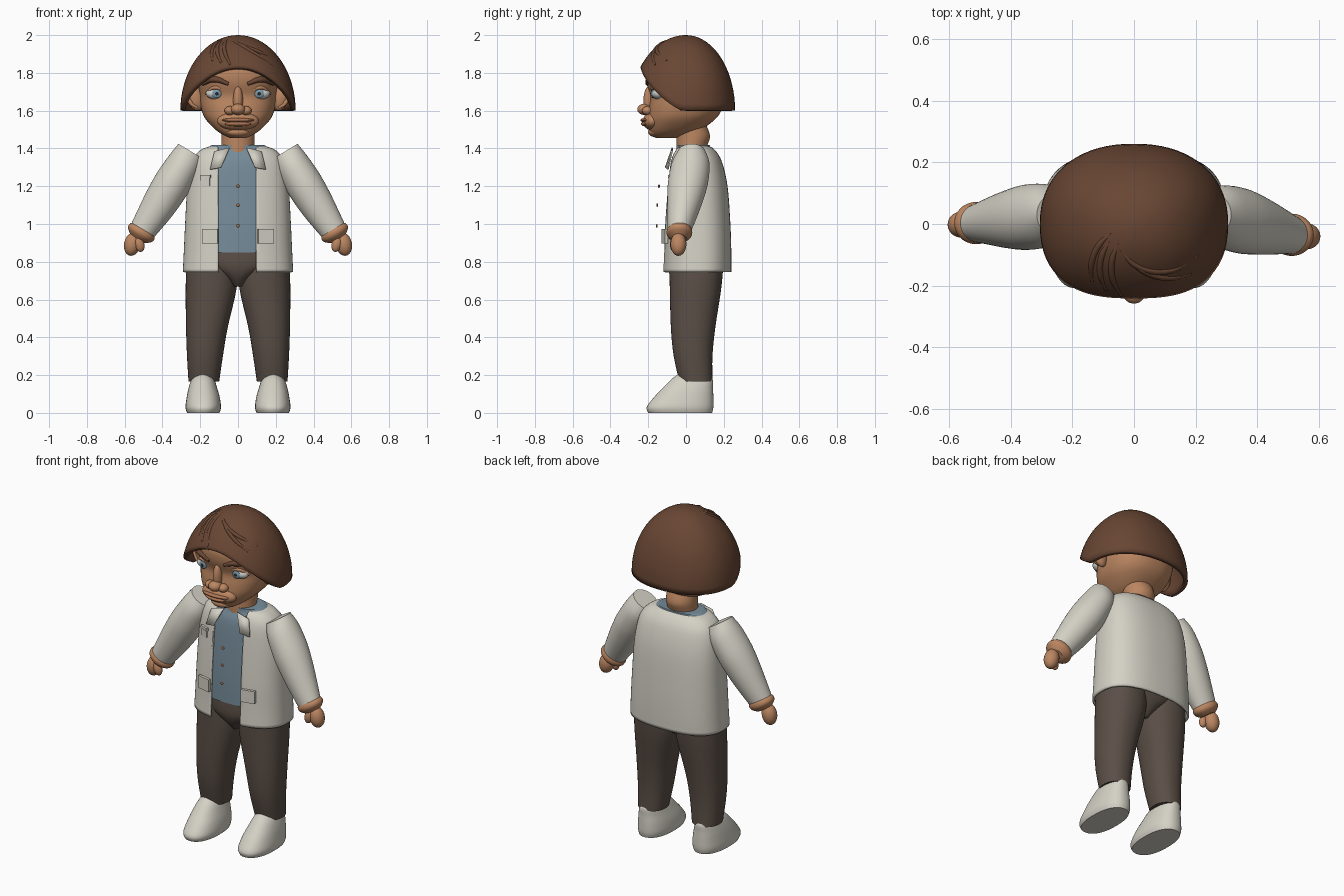
import bpy, bmesh, math
from mathutils import Vector, Matrix

default_cube = bpy.data.objects.get("Cube")
if default_cube:
    bpy.data.objects.remove(default_cube, do_unlink=True)


def material(name, *rgb):
    mat = bpy.data.materials.new(name)
    mat.use_nodes = True
    mat.diffuse_color = (*rgb, 1)
    mat.node_tree.nodes["Principled BSDF"].inputs["Base Color"].default_value = (*rgb, 1)
    return mat


SKIN = material("warm skin", .5, .24, .12)
HAIR = material("brown hair", .14, .062, .034)
CLOTH = material("off white cloth", .66, .64, .56)
SHIRT = material("blue shirt", .18, .26, .32)
TROUSERS = material("dark brown trousers", .105, .078, .063)
BUTTON = material("copper button", .4, .15, .05)
LIP = material("lip", .4, .17, .085)
EYE = material("eye white", .6, .62, .6)
IRIS = material("pale blue iris", .2, .32, .4)
PUPIL = material("pupil", .02, .02, .025)


def finish(bm, name, mat, thickness=0):
    bmesh.ops.recalc_face_normals(bm, faces=bm.faces)
    mesh = bpy.data.meshes.new(name)
    bm.to_mesh(mesh)
    bm.free()
    mesh.materials.append(mat)
    obj = bpy.data.objects.new(name, mesh)
    bpy.context.collection.objects.link(obj)
    bpy.ops.object.select_all(action="DESELECT")
    obj.select_set(True)
    bpy.context.view_layer.objects.active = obj
    bpy.ops.object.shade_smooth_by_angle(angle=math.radians(40))
    if thickness:
        shell = obj.modifiers.new("thickness", "SOLIDIFY")
        shell.thickness = thickness
    return obj


def power(value, exponent):
    return math.copysign(abs(value) ** exponent, value)


def smooth_rings(rings, steps=4):
    """Catmull-Rom interpolation between cross-sections."""
    result = []
    last = len(rings) - 1
    for i in range(last):
        a, b, c, d = (rings[min(max(j, 0), last)] for j in range(i - 1, i + 3))
        for k in range(steps):
            t = k / steps
            result.append([q + t * (r - p) / 2 + t * t * (p - 2.5 * q + 2 * r - s / 2)
                           + t ** 3 * (s - p + 3 * (q - r)) / 2
                           for p, q, r, s in zip(a, b, c, d)])
    return result + [rings[-1]]


def loft_bmesh(rings, u=(1, 0, 0), v=(0, 1, 0), square=2.0, caps=True, sides=48):
    """Rings are centre x, y, z and the two radii along u and v."""
    bm = bmesh.new()
    u, v = Vector(u), Vector(v)
    loops = []
    for x, y, z, ru, rv in smooth_rings(rings):
        angles = [math.tau * i / sides for i in range(sides)]
        loops.append([bm.verts.new(Vector((x, y, z)) + u * ru * power(math.cos(a), 2 / square)
                                   + v * rv * power(math.sin(a), 2 / square)) for a in angles])
    for low, high in zip(loops, loops[1:]):
        for i in range(sides):
            j = (i + 1) % sides
            bm.faces.new((low[i], low[j], high[j], high[i]))
    if caps:
        bm.faces.new(loops[0])
        bm.faces.new(loops[-1])
    return bm


def column(rows, side=1):
    """Rows are z, inner x, outer x, front y, back y."""
    return [(side * (a + b) / 2, (f + r) / 2, z, (b - a) / 2, (r - f) / 2) for z, a, b, f, r in rows]


def body(rows):
    return column([(z, -w, w, f, r) for z, w, f, r in rows])


def ellipsoid(name, mat, centre, radii, tilt=0):
    bm = bmesh.new()
    bmesh.ops.create_uvsphere(bm, u_segments=32, v_segments=20, radius=1)
    bm.transform(Matrix.Translation(centre) @ Matrix.Rotation(tilt, 4, "Y")
                 @ Matrix.Diagonal((*radii, 1)))
    return finish(bm, name, mat)


def plate(name, mat, centre, size, turn=0):
    bm = bmesh.new()
    bmesh.ops.create_cube(bm, size=1)
    bm.transform(Matrix.Translation(centre) @ Matrix.Rotation(turn, 4, "Z")
                 @ Matrix.Diagonal((*size, 1)))
    return finish(bm, name, mat)


def tube(name, mat, points, radius):
    """Tapered strand through a few points."""
    curve = bpy.data.curves.new(name, "CURVE")
    curve.dimensions = "3D"
    curve.bevel_depth = radius
    curve.use_fill_caps = True
    spline = curve.splines.new("BEZIER")
    spline.bezier_points.add(len(points) - 1)
    for i, (knot, point) in enumerate(zip(spline.bezier_points, points)):
        knot.co = point
        knot.handle_left_type = knot.handle_right_type = "AUTO"
        knot.radius = 1 if 0 < i < len(points) - 1 else .6
    curve.materials.append(mat)
    bpy.context.collection.objects.link(bpy.data.objects.new(name, curve))


# Head and neck
finish(loft_bmesh(body([(1.455, .04, -.16, -.05), (1.47, .075, -.18, 0), (1.5, .12, -.195, .08),
                        (1.56, .175, -.2, .16), (1.62, .197, -.195, .195), (1.68, .203, -.188, .205),
                        (1.75, .21, -.21, .21), (1.82, .2, -.21, .2), (1.88, .16, -.165, .16),
                        (1.93, .08, -.08, .08)]), square=2.35), "head", SKIN)
finish(loft_bmesh(body([(1.37, .09, -.05, .1), (1.42, .088, -.05, .115),
                        (1.47, .088, -.05, .127), (1.54, .085, -.05, .1)])), "neck", SKIN)

# Face
ellipsoid("muzzle", SKIN, (0, -.178, 1.545), (.11, .05, .05))
ellipsoid("chin", SKIN, (0, -.165, 1.487), (.06, .035, .026))
ellipsoid("nose_bridge", SKIN, (0, -.195, 1.655), (.026, .03, .075))
ellipsoid("nose_tip", SKIN, (0, -.218, 1.607), (.038, .04, .03))
ellipsoid("upper_lip", LIP, (0, -.213, 1.55), (.085, .028, .012))
ellipsoid("lower_lip", LIP, (0, -.21, 1.53), (.07, .028, .014))
for side, label in ((1, "left"), (-1, "right")):
    ellipsoid(label + "_nostril", SKIN, (side * .042, -.203, 1.6), (.03, .03, .024))
    ellipsoid(label + "_eye", EYE, (side * .115, -.145, 1.69), (.054, .036, .031))
    ellipsoid(label + "_iris", IRIS, (side * .112, -.176, 1.69), (.024, .009, .024))
    ellipsoid(label + "_pupil", PUPIL, (side * .112, -.183, 1.69), (.01, .004, .01))
    tube(label + "_eyelid", SKIN, [(side * .058, -.175, 1.69), (side * .115, -.175, 1.722),
                                   (side * .172, -.135, 1.69)], .011)
    tube(label + "_eyebrow", HAIR, [(side * .05, -.205, 1.742), (side * .12, -.192, 1.765),
                                    (side * .188, -.13, 1.742)], .016)
    ellipsoid(label + "_ear", SKIN, (side * .228, -.02, 1.672), (.042, .03, .074), side * .25)
    tube(label + "_ear_rim", SKIN, [(side * .215, -.04, 1.73), (side * .262, -.035, 1.71),
                                    (side * .25, -.04, 1.64), (side * .215, -.04, 1.615)], .011)


# Hair: a dome whose rim rises towards the forehead
def hair_point(angle, phi):
    depth = .295 if math.sin(angle) < 0 else .26
    reach = math.sin(phi)
    return Vector((.305 * reach * power(math.cos(angle), .9),
                   depth * reach * power(math.sin(angle), .9), 1.6 + .4 * math.cos(phi)))


bm = bmesh.new()
segments, levels = 72, 18
crown = bm.verts.new(hair_point(0, 0))
strips = []
for i in range(segments):
    angle = math.tau * i / segments
    lift = max(0, (-math.sin(angle) - .05) / .95) ** 1.2
    rim = math.acos(.575 * lift)
    strips.append([bm.verts.new(hair_point(angle, rim * k / levels)) for k in range(1, levels + 1)])
for i in range(segments):
    here, there = strips[i], strips[(i + 1) % segments]
    bm.faces.new((crown, here[0], there[0]))
    for k in range(levels - 1):
        bm.faces.new((here[k], here[k + 1], there[k + 1], there[k]))
finish(bm, "hair", HAIR, .025)

# Combed locks, given as heading and distance from the crown in degrees
for start, end, near, far in ((200, 236, 15, 48), (215, 250, 18, 50), (232, 262, 15, 52),
                              (245, 335, 18, 48), (262, 318, 22, 52)):
    path = [hair_point(math.radians(start + (end - start) * t),
                       math.radians(near + (far - near) * t)) * .997 for t in (0, .3, .65, 1)]
    tube("hair_lock", HAIR, path, .011)

# Open jacket over a shirt
TORSO = [(.745, .292, -.125, .24), (.85, .287, -.12, .24), (1, .28, -.115, .235),
         (1.2, .268, -.1, .22), (1.33, .245, -.085, .19), (1.39, .2, -.062, .155),
         (1.412, .145, -.04, .125)]
bm = loft_bmesh(body(TORSO), square=2.5, caps=False, sides=96)
for edge in (-.105, .097):
    bmesh.ops.bisect_plane(bm, geom=bm.verts[:] + bm.edges[:] + bm.faces[:],
                           plane_co=(edge, 0, 0), plane_no=(1, 0, 0))
gap = [f for f in bm.faces if -.105 < f.calc_center_median().x < .097 and f.calc_center_median().y < 0]
bmesh.ops.delete(bm, geom=gap, context="FACES")
finish(bm, "jacket", CLOTH, .012)
shirt_rows = [(max(z, .835), w - .02, f + .016, r - .02) for z, w, f, r in TORSO[1:-1]]
finish(loft_bmesh(body(shirt_rows + [(1.417, .14, -.045, .125)]), square=2.5), "shirt", SHIRT)
for z, y in ((1.2, -.143), (1.1, -.152), (.99, -.155)):
    ellipsoid("button", BUTTON, (0, y, z), (.009, .005, .009))

# Lapels and pockets
for side, label in ((1, "left"), (-1, "right")):
    bm = bmesh.new()
    bm.faces.new([bm.verts.new((side * x, y, z)) for x, y, z in
                  ((.045, -.075, 1.405), (.125, -.078, 1.385), (.148, -.1, 1.29), (.09, -.112, 1.3))])
    finish(bm, label + "_lapel", CLOTH, .008)
    plate(label + "_pocket", CLOTH, (side * .147, -.113, .935), (.085, .016, .075), side * .22)
plate("chest_pocket", CLOTH, (-.172, -.073, 1.225), (.052, .012, .05), -.4)
plate("chest_pocket_flap", CLOTH, (-.172, -.077, 1.252), (.058, .014, .016), -.4)

# Sleeves, cuffs and hands
for side, label, wrist in ((1, "left", -.035), (-1, "right", .003)):
    across = (side * .855, 0, .52)

    def limb(rows):
        rings = []
        for x, z, ru, rv in rows:
            bend = min(1, (1.385 - z) / .42) ** 1.3
            rings.append((side * x, .03 + (wrist - .03) * bend, z, ru, rv))
        return loft_bmesh(rings, u=across)

    finish(limb([(.25, 1.385, .076, .07), (.285, 1.32, .09, .1), (.345, 1.22, .098, .106),
                 (.4, 1.13, .094, .095), (.45, 1.05, .084, .08), (.505, .965, .07, .062)]),
           label + "_sleeve", CLOTH)
    finish(limb([(.498, .975, .066, .06), (.508, .96, .077, .068), (.52, .942, .073, .064),
                 (.532, .922, .045, .04)]), label + "_cuff", SKIN)
    ellipsoid(label + "_hand", SKIN, (side * .56, wrist - .005, .893), (.043, .042, .062), side * -.2)
    ellipsoid(label + "_thumb", SKIN, (side * .522, wrist - .028, .893), (.026, .022, .042), side * .25)

# Trousers
finish(loft_bmesh(body([(.668, .025, -.04, .11), (.72, .085, -.08, .17), (.78, .2, -.1, .2),
                        (.86, .25, -.098, .21)]), square=2.3), "hips", TROUSERS)
for side, label in ((1, "left"), (-1, "right")):
    finish(loft_bmesh(column([(.165, .1, .262, -.035, .14), (.3, .08, .27, -.065, .14),
                              (.45, .055, .275, -.08, .155), (.67, .006, .277, -.086, .188),
                              (.82, .01, .27, -.088, .2)], side), square=2.2),
           label + "_trouser_leg", TROUSERS)
    # Shoes
    finish(loft_bmesh(column([(0, .098, .27, -.2, .138), (.03, .09, .278, -.208, .145),
                              (.08, .096, .272, -.172, .145), (.13, .11, .262, -.125, .143),
                              (.18, .127, .245, -.075, .14), (.205, .155, .215, -.04, .1)], side),
                      square=2.3), label + "_shoe", CLOTH)
